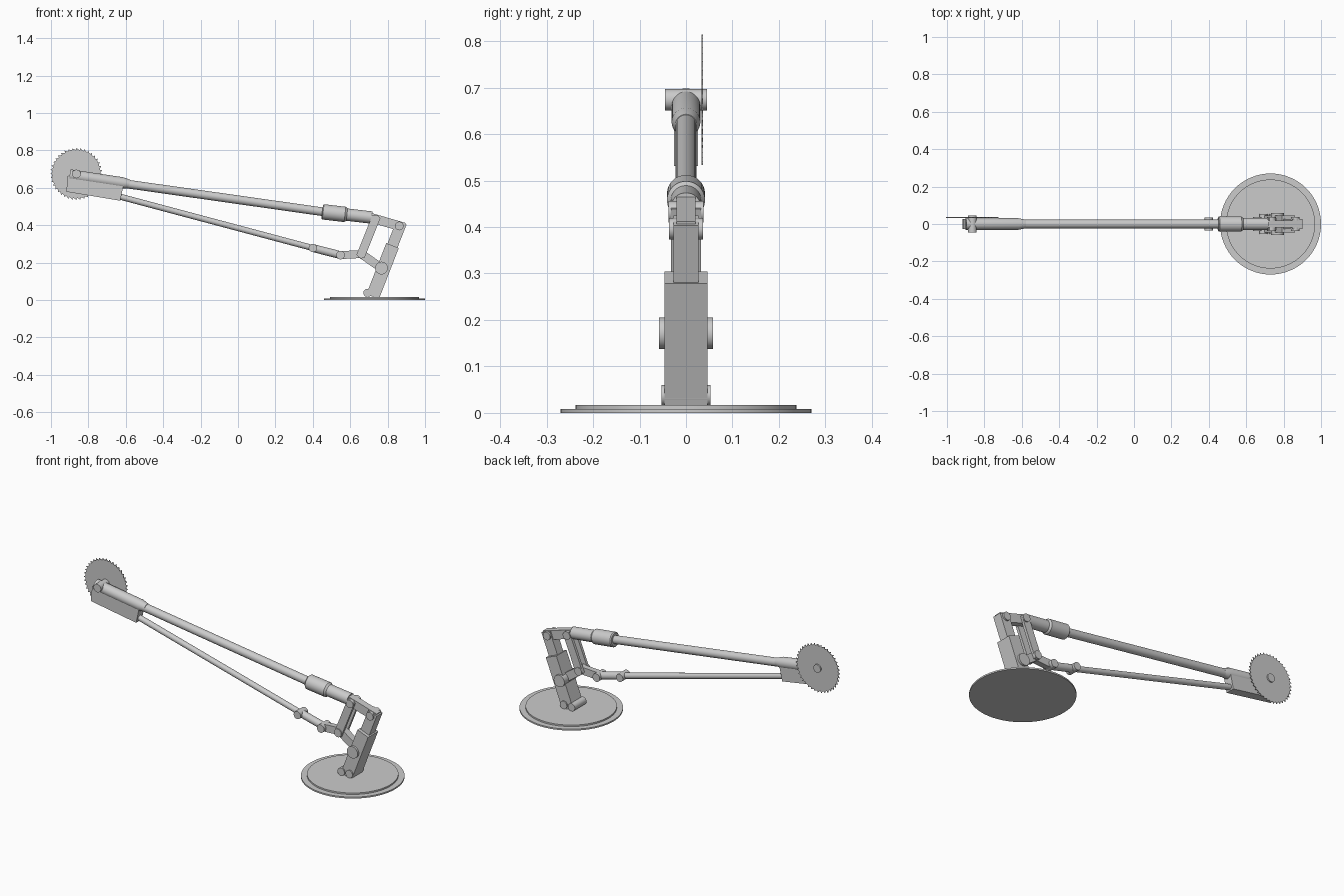
import bpy, bmesh
from math import sin, cos, pi
from mathutils import Vector, Matrix

if "Cube" in bpy.data.objects:
    bpy.data.objects.remove(bpy.data.objects["Cube"])


def finish(name, bm, smooth=True):
    bmesh.ops.recalc_face_normals(bm, faces=bm.faces[:])
    me = bpy.data.meshes.new(name)
    bm.to_mesh(me)
    bm.free()
    ob = bpy.data.objects.new(name, me)
    bpy.context.collection.objects.link(ob)
    if smooth:
        bpy.context.view_layer.objects.active = ob
        ob.select_set(True)
        bpy.ops.object.shade_smooth_by_angle(angle=0.6)
        ob.select_set(False)
    return ob


def lathe(name, a, b, profile, segs=32):
    """Solid of revolution from a to b; profile = (fraction along, radius)."""
    a, b = Vector(a), Vector(b)
    rot = (b - a).to_track_quat('Z', 'Y')
    bm = bmesh.new()
    rings = []
    for t, r in profile:
        rings.append([bm.verts.new(a.lerp(b, t) + rot @ Vector((r * cos(2 * pi * i / segs),
                      r * sin(2 * pi * i / segs), 0))) for i in range(segs)])
    for lo, hi in zip(rings, rings[1:]):
        for i in range(segs):
            j = (i + 1) % segs
            bm.faces.new((lo[i], lo[j], hi[j], hi[i]))
    bm.faces.new(rings[0][::-1])
    bm.faces.new(rings[-1])
    return finish(name, bm)


def rod(name, a, b, r, segs=32):
    return lathe(name, (a[0], 0, a[1]), (b[0], 0, b[1]), [(0, r), (1, r)], segs)


def pin(name, p, r, y0, y1):
    return lathe(name, (p[0], y0, p[1]), (p[0], y1, p[1]), [(0, r), (1, r)])


def plate(name, outline, y0, y1):
    """Extrude an XZ outline between two depths."""
    bm = bmesh.new()
    f = bm.faces.new([bm.verts.new((x, y0, z)) for x, z in outline])
    g = bmesh.ops.extrude_face_region(bm, geom=[f])
    bmesh.ops.translate(bm, vec=(0, y1 - y0, 0),
                        verts=[v for v in g['geom'] if isinstance(v, bmesh.types.BMVert)])
    return finish(name, bm, False)


def bar(name, a, b, width, y0, y1, ext=0.0):
    """Rectangular bar between two XZ points."""
    a, b = Vector(a), Vector(b)
    d = (b - a).normalized()
    n = Vector((-d.y, d.x)) * width / 2
    a, b = a - d * ext, b + d * ext
    return plate(name, [a + n, b + n, b - n, a - n], y0, y1)


# Joint positions in the XZ plane
BLADE = (-0.864, 0.674)
SHOULDER, TOP = (0.735, 0.433), (0.862, 0.396)
ELBOW, LINK, ROD_JOINT = (0.66, 0.246), (0.548, 0.24), (0.40, 0.278)
PIVOT = (0.767, 0.171)

# Round base with a raised step
lathe("base", (0.73, 0, 0), (0.73, 0, 0.017),
      [(0, 0.27), (0.5, 0.27), (0.5, 0.238), (1, 0.238)], 64)

# Leaning column: wide lower sleeve, narrow upper post
bar("column_lower", (0.72, 0.018), (0.826, 0.291), 0.072, -0.046, 0.046)
bar("column_upper", (0.80, 0.224), (0.874, 0.414), 0.058, -0.027, 0.027)

# Main arm: sleeve, tube and head barrel
lathe("arm_sleeve", (0.45, 0, 0.472), (0.715, 0, 0.441),
      [(0, 0.036), (0.02, 0.041), (0.46, 0.041), (0.5, 0.033), (1, 0.033)])
rod("arm_tube", (-0.62, 0.624), (0.46, 0.471), 0.023)
lathe("head_barrel", (-0.90, 0, 0.668), (-0.58, 0, 0.620),
      [(0, 0.031), (0.88, 0.031), (1, 0.023)])
plate("head_box", [(-0.91, 0.665), (-0.61, 0.622), (-0.63, 0.531), (-0.918, 0.579)],
      -0.026, 0.026)

# Links of the parallel mechanism
bar("top_link", SHOULDER, TOP, 0.05, -0.02, 0.02, 0.028)
for side, tag in ((-1, "front"), (1, "back")):
    y = sorted((side * 0.016, side * 0.032))
    bar("drop_link_" + tag, SHOULDER, ELBOW, 0.046, y[0], y[1], 0.015)
bar("lever", ELBOW, PIVOT, 0.046, -0.02, 0.02, 0.01)
bar("short_link", LINK, ELBOW, 0.042, -0.016, 0.016)

# Lower control rod
rod("rod_end", LINK, ROD_JOINT, 0.021)
rod("control_rod", ROD_JOINT, (-0.64, 0.555), 0.016)

# Pivot pins
for name, p, r, w in (("shoulder_pin", SHOULDER, 0.023, 0.038),
                      ("top_pin", TOP, 0.023, 0.037),
                      ("elbow_pin", ELBOW, 0.023, 0.038),
                      ("link_pin", LINK, 0.023, 0.034),
                      ("rod_pin", ROD_JOINT, 0.022, 0.034),
                      ("main_pin", PIVOT, 0.034, 0.058),
                      ("foot_pin_left", (0.692, 0.038), 0.022, 0.053),
                      ("foot_pin_right", (0.743, 0.038), 0.022, 0.053),
                      ("blade_axle", BLADE, 0.023, 0.045)):
    pin(name, p, r, -w, w)

# Toothed saw blade
teeth, outline = 40, []
for i in range(teeth):
    for frac, r in ((0, 0.140), (0.12, 0.129), (0.55, 0.131)):
        t = 2 * pi * (i + frac) / teeth
        outline.append((BLADE[0] + r * cos(t), BLADE[1] + r * sin(t)))
plate("saw_blade", outline, 0.033, 0.037)
